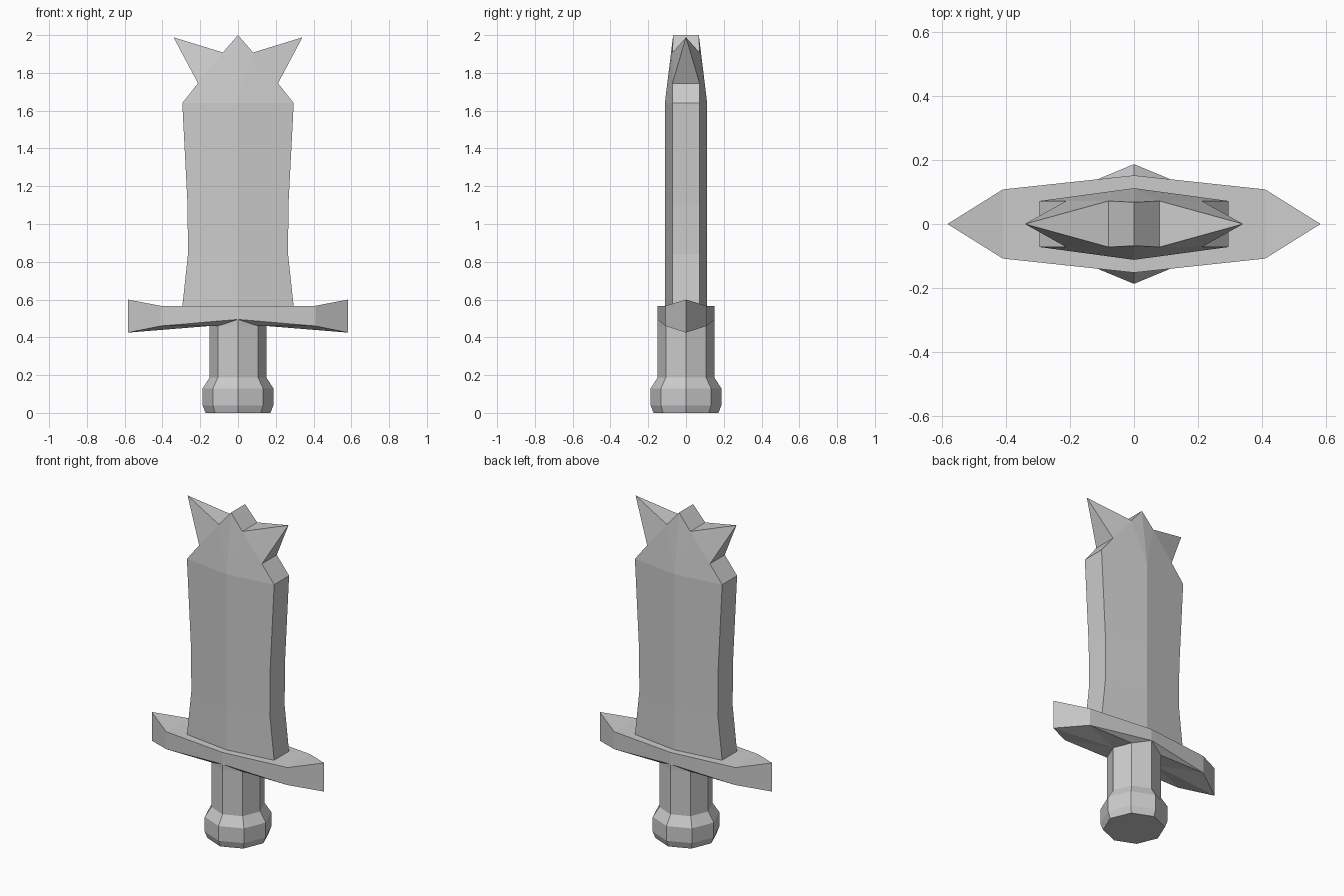
import bpy, bmesh, math

if "Cube" in bpy.data.objects:
    bpy.data.objects.remove(bpy.data.objects["Cube"])

steel = bpy.data.materials.new("plain grey")
steel.diffuse_color = (0.6, 0.6, 0.6, 1)
steel.use_nodes = True
steel.node_tree.nodes["Principled BSDF"].inputs["Base Color"].default_value = steel.diffuse_color


def finish(name, bm):
    """Weld, orient and link a flat-shaded mesh."""
    bmesh.ops.remove_doubles(bm, verts=bm.verts[:], dist=0.0005)
    bmesh.ops.dissolve_limit(bm, angle_limit=math.radians(0.3),
                             verts=bm.verts[:], edges=bm.edges[:])
    bmesh.ops.recalc_face_normals(bm, faces=bm.faces[:])
    mesh = bpy.data.meshes.new(name)
    bm.to_mesh(mesh)
    bm.free()
    mesh.materials.append(steel)
    bpy.context.collection.objects.link(bpy.data.objects.new(name, mesh))


def four_way(name, faces):
    """Mirror the faces of one quarter across x and y."""
    bm = bmesh.new()
    for sx in (1, -1):
        for sy in (1, -1):
            for face in faces:
                bm.faces.new([bm.verts.new((sx * x, sy * y, z)) for x, y, z in face])
    finish(name, bm)


# Blade: waisted body with a central ridge on each side
EDGE, RIDGE = 0.072, 0.112
rows = [(0.295, 0.56), (0.265, 0.84), (0.267, 1.10), (0.295, 1.64)]
faces = []
for (x0, z0), (x1, z1) in zip(rows, rows[1:]):
    faces.append([(0, RIDGE, z0), (x0, EDGE, z0), (x1, EDGE, z1), (0, RIDGE, z1)])
    faces.append([(x0, EDGE, z0), (x0, 0, z0), (x1, 0, z1), (x1, EDGE, z1)])
x, z = rows[0]
faces.append([(0, 0, z), (x, 0, z), (x, EDGE, z), (0, RIDGE, z)])

# Blade head: notched shoulders, side spikes and a roof-shaped centre point
base = (0, RIDGE, 1.64)
shoulder, notch = (0.295, EDGE, 1.64), (0.212, EDGE, 1.745)
valley, peak, tip = (0.08, EDGE, 1.908), (0, 0.068, 2.0), (0.341, 0, 1.988)


def mid(p):
    return (p[0], 0, p[2])


faces += [
    [base, shoulder, notch], [base, notch, valley], [base, valley, peak],
    [shoulder, mid(shoulder), mid(notch), notch],
    [notch, mid(notch), tip], [notch, tip, valley], [valley, tip, mid(valley)],
    [valley, mid(valley), mid(peak), peak],
]
four_way("blade", faces)

# Guard: pointed bar with upswept ends, its underside meeting the grip
t_top, s_top, c_top = (0.583, 0, 0.60), (0.41, 0.108, 0.567), (0, 0.152, 0.567)
t_low, s_low, c_low = (0.583, 0, 0.425), (0.41, 0.108, 0.46), (0, 0.152, 0.495)
g0, g1, g2 = [(0.15 * math.cos(a), 0.15 * math.sin(a), 0.46)
              for a in (0, math.pi / 4, math.pi / 2)]
four_way("guard", [
    [t_top, s_top, (0.41, 0, 0.567)],
    [(0.41, 0, 0.567), s_top, c_top, (0, 0, 0.567)],
    [t_low, t_top, s_top, s_low], [s_low, s_top, c_top, c_low],
    [t_low, s_low, g0], [s_low, g1, g0], [s_low, c_low, g1], [c_low, g2, g1],
    [g0, g1, g2, (0, 0, 0.46)],
])


def octagon_column(name, profile):
    """Eight-sided column from (radius, height) rings, capped at both ends."""
    bm = bmesh.new()
    rings = [[bm.verts.new((r * math.cos(k * math.pi / 4), r * math.sin(k * math.pi / 4), h))
              for k in range(8)] for r, h in profile]
    for low, high in zip(rings, rings[1:]):
        for k in range(8):
            n = (k + 1) % 8
            bm.faces.new([low[k], low[n], high[n], high[k]])
    bm.faces.new(rings[0])
    bm.faces.new(rings[-1])
    finish(name, bm)


# Grip and pommel
octagon_column("grip", [(0.15, 0.18), (0.15, 0.465)])
octagon_column("pommel", [(0.172, 0), (0.187, 0.04), (0.187, 0.13), (0.15, 0.188)])
